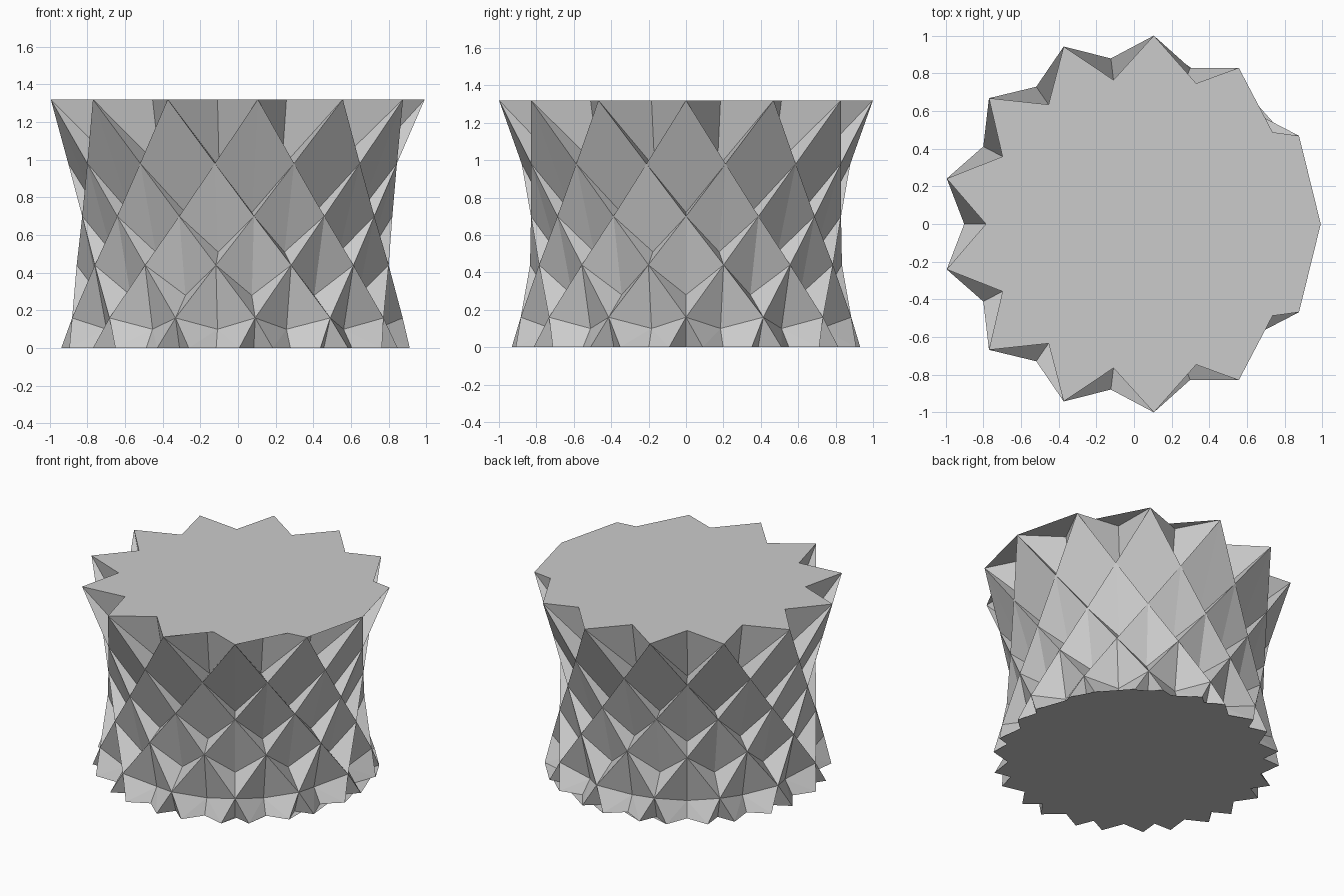
import bpy, bmesh
from math import cos, sin, pi

cube = bpy.data.objects.get("Cube")
if cube:
    bpy.data.objects.remove(cube, do_unlink=True)

SIDES = 13
STEP = 2 * pi / SIDES
CENTRE_X = -0.016
TIP = 0.2        # angle of a foot point from its ridge vertex, in steps

# Per tier: ridge height, ridge radius, pocket height, pocket radius
TIERS = [
    (1.32, 1.007, 0.96, 0.70),
    (0.98, 0.885, 0.72, 0.745),
    (0.70, 0.835, 0.51, 0.74),
    (0.44, 0.84, 0.28, 0.74),
    (0.16, 0.89, 0.10, 0.77),
]
LIP = 0.77       # radius of the rim between its points
FOOT_TIP, FOOT_VALLEY = 0.932, 0.83

# One plain grey paper colour
paper = bpy.data.materials.new("grey_paper")
paper.use_nodes = True
grey = (0.6, 0.6, 0.6, 1)
paper.diffuse_color = grey
paper.node_tree.nodes["Principled BSDF"].inputs["Base Color"].default_value = grey


def ring(bm, radius, z, offset=0.0):
    """Thirteen vertices around the axis, turned by a share of a step."""
    return [bm.verts.new((CENTRE_X + radius * cos((k + offset) * STEP),
                          radius * sin((k + offset) * STEP), z))
            for k in range(SIDES)]


def finish(bm, name):
    mesh = bpy.data.meshes.new(name)
    bm.to_mesh(mesh)
    bm.free()
    mesh.materials.append(paper)
    obj = bpy.data.objects.new(name, mesh)
    bpy.context.collection.objects.link(obj)


def fan_cap(name, points, up):
    """Flat cap fanned from its first point, bridging the nearest notches."""
    bm = bmesh.new()
    verts = [bm.verts.new(p) for p in points]
    for a, b in zip(verts[1:], verts[2:]):
        face = bm.faces.new((verts[0], a, b))
        face.normal_update()
        if face.normal.z * up < 0:
            face.normal_flip()
    finish(bm, name)


# Folded wall: staggered ridge tiers with a pocket between neighbours
bm = bmesh.new()
ridges, pockets = [], []
for i, (z, r, pocket_z, pocket_r) in enumerate(TIERS):
    shift = 0.5 * (i % 2)
    ridges.append(ring(bm, r, z, shift))
    pockets.append(ring(bm, pocket_r, pocket_z, shift + 0.5))
lip = ring(bm, LIP, TIERS[0][0], 0.5)

for i in range(len(TIERS)):
    for k in range(SIDES):
        nxt = (k + 1) % SIDES
        a, b, pocket = ridges[i][k], ridges[i][nxt], pockets[i][k]
        mid = nxt if i % 2 else k
        # Leaning faces above the pocket
        top = ridges[i - 1][mid] if i else lip[k]
        bm.faces.new((top, a, pocket))
        bm.faces.new((top, pocket, b))
        # Shelf faces below the pocket
        if i < len(TIERS) - 1:
            low = ridges[i + 1][mid]
            bm.faces.new((a, low, pocket))
            bm.faces.new((b, pocket, low))

# Foot: each lowest ridge vertex splits into two points with notches between
valley = ring(bm, FOOT_VALLEY, 0)
right = ring(bm, FOOT_TIP, 0, TIP)
notch = ring(bm, FOOT_VALLEY, 0, 0.5)
left = ring(bm, FOOT_TIP, 0, 1 - TIP)
for k in range(SIDES):
    nxt = (k + 1) % SIDES
    a, b, pocket = ridges[-1][k], ridges[-1][nxt], pockets[-1][k]
    for tri in ((a, valley[k], right[k]), (b, left[k], valley[nxt]),
                (a, right[k], pocket), (right[k], notch[k], pocket),
                (b, pocket, left[k]), (left[k], pocket, notch[k])):
        bm.faces.new(tri)

rim = [v.co.copy() for k in range(SIDES) for v in (ridges[0][k], lip[k])]
foot = [v.co.copy() for k in range(SIDES)
        for v in (valley[k], right[k], notch[k], left[k])]
finish(bm, "folded_wall")

# Caps
fan_cap("top_cap", rim, 1)
fan_cap("bottom_cap", foot[5:] + foot[:5], -1)
